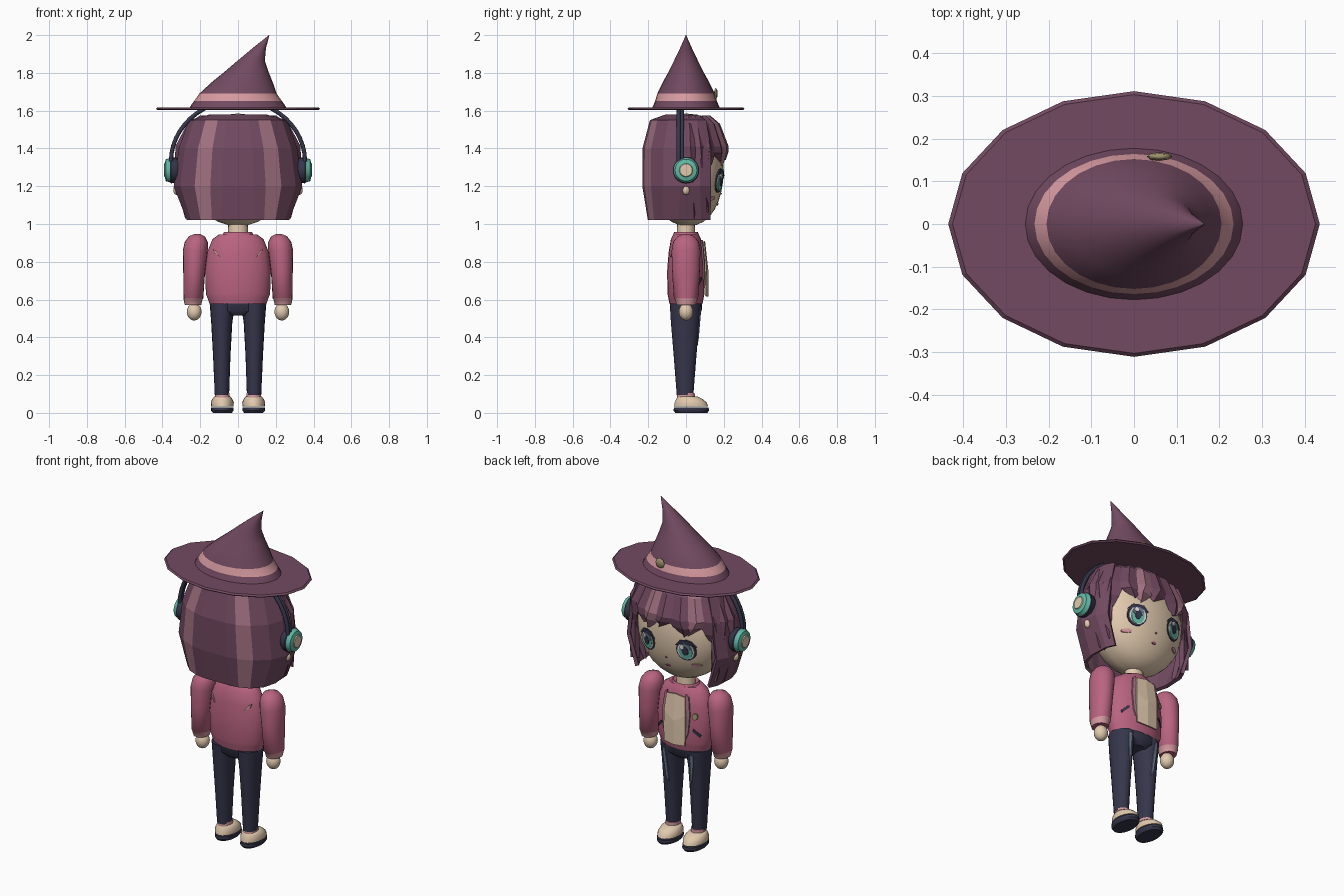
import bpy, bmesh, math
from math import sin, cos, pi, radians, copysign

if "Cube" in bpy.data.objects:
    bpy.data.objects.remove(bpy.data.objects["Cube"])


def mat(name, r, g, b):
    lin = [((c / 255 + 0.055) / 1.055) ** 2.4 for c in (r, g, b)] + [1]
    m = bpy.data.materials.new(name)
    m.diffuse_color = lin
    m.use_nodes = True
    m.node_tree.nodes["Principled BSDF"].inputs["Base Color"].default_value = lin
    return m


PLUM = mat("plum", 114, 74, 97)
MAUVE = mat("light mauve", 162, 113, 130)
PINK = mat("pale pink", 214, 154, 160)
ROSE = mat("rose", 185, 100, 128)
SKIN = mat("skin beige", 226, 202, 174)
NAVY = mat("navy", 54, 54, 76)
TEAL = mat("teal", 98, 186, 166)
GOLD = mat("old gold", 160, 146, 112)
DENIM = mat("faded denim", 108, 124, 146)
WHITE = mat("off white", 232, 226, 222)


def build(name, bm, mats, angle=40):
    bmesh.ops.recalc_face_normals(bm, faces=bm.faces)
    me = bpy.data.meshes.new(name)
    bm.to_mesh(me)
    bm.free()
    ob = bpy.data.objects.new(name, me)
    bpy.context.collection.objects.link(ob)
    for m in mats:
        me.materials.append(m)
    if angle:
        bpy.ops.object.select_all(action='DESELECT')
        ob.select_set(True)
        bpy.context.view_layer.objects.active = ob
        bpy.ops.object.shade_smooth_by_angle(angle=radians(angle))
    return ob


def loft(name, rings, mats, n=20, rows=(), angle=40):
    """Elliptic rings (cx, cy, z, rx, ry); rows gives the material index per row."""
    bm = bmesh.new()
    loops = [[bm.verts.new((cx + rx * cos(2 * pi * i / n), cy + ry * sin(2 * pi * i / n), z))
              for i in range(n)] for cx, cy, z, rx, ry in rings]
    for k, (a, b) in enumerate(zip(loops, loops[1:])):
        for i in range(n):
            f = bm.faces.new((a[i], a[(i + 1) % n], b[(i + 1) % n], b[i]))
            f.material_index = rows[k] if k < len(rows) else 0
    bm.faces.new(loops[0])
    bm.faces.new(loops[-1]).material_index = rows[-1] if rows else 0
    return build(name, bm, mats, angle)


def ball(name, c, r, m, seg=20):
    bm = bmesh.new()
    bmesh.ops.create_uvsphere(bm, u_segments=seg, v_segments=seg // 2, radius=1)
    for v in bm.verts:
        v.co = [c[i] + r[i] * v.co[i] for i in range(3)]
    return build(name, bm, [m], 60)


def plate(name, outline, surf, m, off, s=1):
    """Thin plate of (x, z) outline lying on the surface y = surf(x, z)."""
    bm = bmesh.new()
    cx, cz = [sum(p[i] for p in outline) / len(outline) for i in (0, 1)]
    mid = bm.verts.new((cx, surf(cx, cz) + s * off, cz))
    top = [bm.verts.new((x, surf(x, z) + s * off, z)) for x, z in outline]
    low = [bm.verts.new((x, surf(x, z) + s * (off - 0.008), z)) for x, z in outline]
    for i in range(len(top)):
        j = (i + 1) % len(top)
        bm.faces.new((mid, top[i], top[j]))
        bm.faces.new((top[i], low[i], low[j], top[j]))
    return build(name, bm, [m], 0)


def oval(cx, cz, rx, rz, n=16):
    return [(cx + rx * cos(2 * pi * i / n), cz + rz * sin(2 * pi * i / n)) for i in range(n)]


def face_y(x, z):
    return 0.2 * max(0, 1 - (x / 0.275) ** 2 - ((z - 1.287) / 0.298) ** 2) ** 0.4


def chest_y(x, z):
    ry = 0.1 if z < 0.78 else 0.1 - (z - 0.78) * 0.13
    return ry * max(0, 1 - (x / 0.172) ** 2) ** 0.5


# Hat: sixteen-sided oval brim and bent crown with a band
loft("hat_brim", [(0, 0, 1.603, .425, .303), (0, 0, 1.61, .435, .311), (0, 0, 1.618, .425, .303)],
     [PLUM], 16, angle=0)
loft("hat_crown", [(0, 0, 1.612, .258, .18), (0, 0, 1.635, .245, .17), (0, 0, 1.65, .233, .164),
                   (0, 0, 1.69, .205, .152), (.022, 0, 1.75, .162, .123), (.047, 0, 1.81, .113, .09),
                   (.07, 0, 1.865, .072, .063), (.112, 0, 1.93, .036, .032), (.165, 0, 2, .001, .001)],
     [PLUM, PINK], 28, (0, 0, 1, 0, 0, 0, 0, 0), 50)
b = ball("hat_buckle", (.06, .158, 1.69), (.03, .01, .03), GOLD, 8)

# Head, ears and neck
head = ball("head", (0, 0, 1.287), (.275, .2, .298), SKIN, 32)
for v in head.data.vertices:
    if v.co.y > 0.001:
        v.co.y = face_y(v.co.x, v.co.z)
loft("neck", [(0, 0, .92, .055, .05), (0, 0, 1.03, .05, .045)], [SKIN])

# Face details
for s, side in ((1, "left"), (-1, "right")):
    ex, ez = s * .125, 1.23
    for part, dx, dz, rx, rz, m, off in (
            ("eye_outline", 0, 0, .054, .064, NAVY, .004), ("eye_white", 0, -.004, .046, .051, WHITE, .006),
            ("iris", 0, -.004, .036, .05, TEAL, .008), ("iris_top", 0, .016, .029, .026, DENIM, .010),
            ("pupil", 0, -.002, .017, .026, NAVY, .012), ("eye_glint", .014, .024, .011, .012, WHITE, .014)):
        plate(side + "_" + part, oval(ex + dx, ez + dz, rx, rz), face_y, m, off)
    plate(side + "_eyelash", [(ex - .058, 1.255), (ex - .03, 1.288), (ex + .03, 1.288), (ex + .058, 1.255),
                              (ex + .03, 1.272), (ex - .03, 1.272)], face_y, NAVY, .009)
    plate(side + "_blush", oval(s * .165, 1.135, .026, .01, 10), face_y, PINK, .005)
    ball(side + "_ear_bead", (s * .325, 0, 1.18), (.018, .02, .026), SKIN, 12)
plate("mouth", oval(0, 1.105, .014, .006, 8), face_y, ROSE, .005)
plate("nose", oval(0, 1.16, .006, .005, 8), face_y, ROSE, .005)

# Back hair: faceted shell with two light strands
half = [12, 23, 40, 62, 84, 106, 122]
angles = [-a for a in reversed(half)] + half
levels = [(1.58, .15, .11, 1), (1.55, .262, .195, .95), (1.4, .315, .235, .9),
          (1.2, .342, .236, .9), (1.02, .272, .205, .72)]
bm = bmesh.new()
grid = []
for z, rx, ry, p in levels:
    row = []
    for a in angles:
        sa, ca = sin(radians(a)), cos(radians(a))
        row.append(bm.verts.new((copysign(abs(sa) ** p, sa) * rx, -copysign(abs(ca) ** p, ca) * ry, z)))
    grid.append(row)
for k in range(len(grid) - 1):
    for i in range(len(angles) - 1):
        f = bm.faces.new((grid[k][i], grid[k + 1][i], grid[k + 1][i + 1], grid[k][i + 1]))
        f.material_index = int(k > 0 and 23 <= abs(angles[i]) <= 40 and 23 <= abs(angles[i + 1]) <= 40)
shell = build("back_hair", bm, [PLUM, MAUVE], 0)
sol = shell.modifiers.new("thickness", 'SOLIDIFY')
sol.thickness, sol.offset = .02, -1


def lock(name, phi, tip_z, width, lean=0.0, m=PLUM, tip=(.285, .2)):
    """Pointed strand with a ridge, hanging at angle phi from straight ahead."""
    bm = bmesh.new()
    mid_z = (1.42 + tip_z) / 2
    rows = [(1.575, .19, .12, .55, phi), (1.53, .255, .17, .85, phi), (1.41, .315, .213, 1, phi),
            (mid_z, .318, .212, .75, phi + lean / 2), (tip_z, tip[0], tip[1], .04, phi + lean)]
    loops = []
    for z, rx, ry, w, f in rows:
        pts = []
        for da, k in ((-width, .97), (0, 1.06), (width, .97), (0, .88)):
            t = radians(f + da * w)
            pts.append(bm.verts.new((rx * k * sin(t), ry * k * cos(t), z)))
        loops.append(pts)
    for a, b in zip(loops, loops[1:]):
        for i in range(4):
            bm.faces.new((a[i], a[(i + 1) % 4], b[(i + 1) % 4], b[i]))
    bm.faces.new(loops[0])
    bm.faces.new(loops[-1])
    build(name, bm, [m], 0)


# Fringe and side locks
fringe = [(-56, 1.25, 17, -6, PLUM), (-36, 1.32, 15, 8, MAUVE), (-19, 1.31, 16, -5, PLUM), (0, 1.34, 15, 6, PLUM),
          (17, 1.31, 15, 5, MAUVE), (35, 1.33, 16, -6, PLUM), (56, 1.24, 17, 6, PLUM)]
for i, (phi, tz, w, lean, m) in enumerate(fringe):
    lock(f"fringe_lock_{i + 1}", phi, tz, w, lean, m)
for s, side in ((1, "left"), (-1, "right")):
    lock(side + "_front_lock", s * 70, 1.06, 15, -s * 8, tip=(.3, .24))
    lock(side + "_side_lock", s * 84, 1.03, 16, -s * 6, tip=(.27, .2))

# Headphones: twin arched rods and round cups
for i, y in enumerate((-.039, -.021)):
    cu = bpy.data.curves.new("headphone_rod", 'CURVE')
    cu.dimensions, cu.bevel_depth, cu.bevel_resolution = '3D', .011, 2
    sp = cu.splines.new('POLY')
    sp.points.add(24)
    for k, pt in enumerate(sp.points):
        pt.co = (.355 * cos(pi * k / 24), y, 1.33 + .325 * sin(pi * k / 24), 1)
    cu.materials.append(NAVY)
    bpy.context.collection.objects.link(bpy.data.objects.new(f"headphone_rod_{i + 1}", cu))
for s, side in ((1, "left"), (-1, "right")):
    cup = loft(side + "_headphone_cup", [(0, 0, .30, .05, .05), (0, 0, .33, .066, .066), (0, 0, .355, .07, .07),
                                         (0, 0, .36, .065, .065), (0, 0, .382, .058, .058), (0, 0, .388, .036, .036),
                                         (0, 0, .393, .033, .033)],
               [NAVY, TEAL, SKIN], 20, (0, 0, 0, 1, 1, 2))
    cup.rotation_euler = (0, s * pi / 2, 0)
    cup.location = (0, 0, 1.285)

# Jacket, collar and shirt
loft("jacket", [(0, 0, .58, .152, .088), (0, 0, .61, .162, .094), (0, 0, .63, .17, .098), (0, 0, .75, .174, .1),
                (0, 0, .85, .163, .092), (0, 0, .92, .135, .08), (0, 0, .945, .1, .066)], [ROSE], 24)
loft("collar", [(0, 0, .93, .09, .075), (0, 0, .957, .074, .062), (0, 0, .945, .058, .052)], [ROSE])
plate("shirt", [(-.068, .62), (0, .615), (.068, .62), (.07, .7), (.07, .8), (.06, .9), (0, .91), (-.06, .9),
                (-.07, .8), (-.07, .7)], chest_y, SKIN, .018)
for s, side in ((1, "left"), (-1, "right")):
    plate(side + "_lapel", [(s * .07, .66), (s * .083, .7), (s * .09, .8), (s * .078, .9), (s * .06, .915),
                            (s * .068, .8)], chest_y, MAUVE, .012)
    plate(side + "_pocket", [(s * .105, .72), (s * .14, .685), (s * .135, .672), (s * .1, .707)],
          chest_y, NAVY, .005)
    plate(side + "_back_mark", [(s * .095, .825), (s * .125, .845), (s * .133, .868), (s * .115, .855)],
          lambda x, z: -chest_y(x, z), PINK, .006, -1)
plate("chest_badge", oval(-.115, .795, .014, .02, 8), chest_y, GOLD, .012)

# Arms, hands, legs and shoes
for s, side in ((1, "left"), (-1, "right")):
    loft(side + "_sleeve", [(s * .238, 0, .57, .043, .05), (s * .238, 0, .6, .05, .058), (s * .236, 0, .605, .052, .064),
                            (s * .232, 0, .75, .058, .074), (s * .226, 0, .86, .066, .076),
                            (s * .221, 0, .905, .061, .068), (s * .218, 0, .935, .042, .045),
                            (s * .216, 0, .948, .012, .012)], [ROSE, PINK], 20, (1, 1, 0, 0, 0, 0, 0), 60)
    ball(side + "_hand", (s * .232, 0, .535), (.039, .038, .046), SKIN)
    loft(side + "_trouser_leg", [(s * .085, -.005, .095, .038, .044), (s * .086, -.005, .3, .046, .06),
                                 (s * .086, -.005, .48, .056, .075), (s * .082, -.003, .58, .068, .083)], [NAVY])
    plate(side + "_faded_patch", [(s * .07, .36), (s * .085, .4), (s * .098, .5), (s * .1, .56), (s * .082, .555),
                                  (s * .075, .46)],
          lambda x, z: -.005 + (.06 + (z - .3) * .083) * (1 - ((abs(x) - .086) / .055) ** 2) ** .5, DENIM, .005)
    loft(side + "_sock", [(s * .083, 0, .06, .04, .048), (s * .083, 0, .105, .039, .046)], [PINK])
    loft(side + "_sole", [(s * .083, .028, .008, .05, .085), (s * .083, .028, .02, .06, .094),
                          (s * .083, .028, .036, .06, .092)], [NAVY])
    loft(side + "_shoe", [(s * .083, .027, .034, .059, .09), (s * .083, .025, .055, .061, .085),
                          (s * .083, .018, .074, .053, .069), (s * .083, .008, .087, .042, .052)], [SKIN], angle=60)
loft("trouser_hips", [(0, 0, .515, .07, .06), (0, 0, .54, .135, .083), (0, 0, .6, .152, .088)], [NAVY], 24)
bpy.context.view_layer.update()
low = min((o.matrix_world @ v.co).z for o in bpy.data.objects if o.name.endswith("_sole") for v in o.data.vertices)
for o in bpy.data.objects:
    if o.name.endswith("_sole"):
        o.location.z -= low
